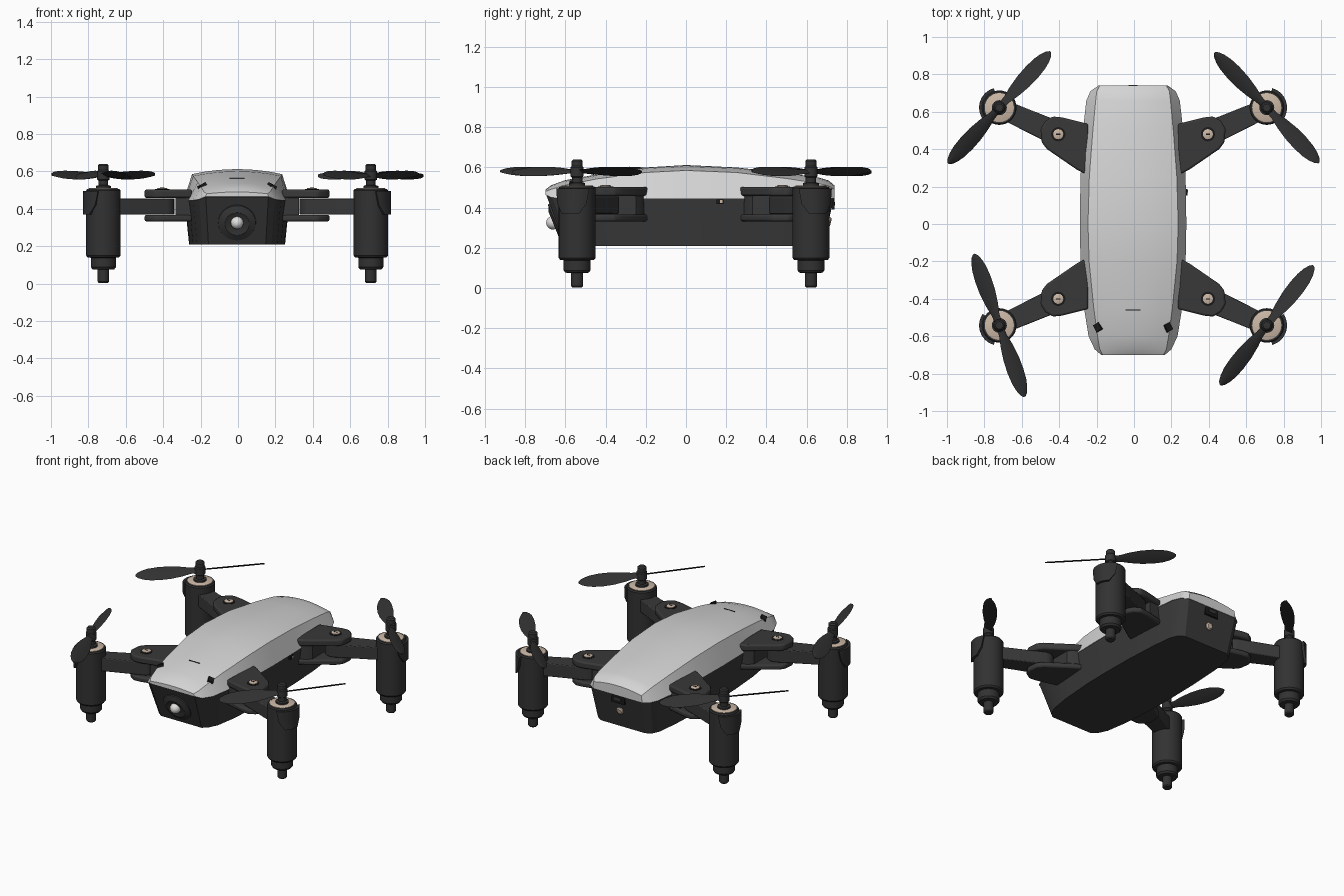
import bpy, bmesh, math
from mathutils import Matrix, Vector

if "Cube" in bpy.data.objects:
    bpy.data.objects.remove(bpy.data.objects["Cube"])

CX = -0.005  # centre line offset


def material(name, rgb):
    m = bpy.data.materials.new(name)
    m.diffuse_color = (*rgb, 1)
    m.use_nodes = True
    m.node_tree.nodes["Principled BSDF"].inputs["Base Color"].default_value = m.diffuse_color
    return m


SHELL = material("light grey shell", (0.66, 0.66, 0.66))
DARK = material("dark grey plastic", (0.040, 0.040, 0.040))
MOTOR = material("charcoal plastic", (0.032, 0.032, 0.032))
BLACK = material("black detail", (0.010, 0.010, 0.010))
METAL = material("beige metal", (0.60, 0.48, 0.38))
LENS = material("lens white", (0.75, 0.74, 0.72))


def finish(name, bm, mat, angle=35, bevel=0):
    bmesh.ops.recalc_face_normals(bm, faces=bm.faces)
    mesh = bpy.data.meshes.new(name)
    bm.to_mesh(mesh)
    bm.free()
    mesh.materials.append(mat)
    mesh.shade_smooth()
    mesh.set_sharp_from_angle(angle=math.radians(angle))
    ob = bpy.data.objects.new(name, mesh)
    bpy.context.collection.objects.link(ob)
    if bevel:
        b = ob.modifiers.new("bevel", 'BEVEL')
        b.width, b.segments, b.limit_method = bevel, 2, 'ANGLE'
    return ob


def loft(name, rings, mat, **kw):
    """Skin closed rings of equal length and cap both ends."""
    bm = bmesh.new()
    vs = [[bm.verts.new(p) for p in r] for r in rings]
    n = len(vs[0])
    for a, b in zip(vs, vs[1:]):
        for i in range(n):
            j = (i + 1) % n
            bm.faces.new((a[i], a[j], b[j], b[i]))
    bm.faces.new(vs[0])
    bm.faces.new(vs[-1])
    return finish(name, bm, mat, **kw)


def prism(name, outline, z0, z1, mat, **kw):
    return loft(name, [[(x, y, z) for x, y in outline] for z in (z0, z1)], mat, **kw)


def lathe(name, profile, loc, mat, tilt=0, seg=32):
    """Turn (radius, height) pairs about an axis tilted around x."""
    rot = Matrix.Rotation(math.radians(tilt), 3, 'X')
    rings = [[rot @ Vector((r * math.cos(2 * math.pi * i / seg),
                            r * math.sin(2 * math.pi * i / seg), h)) + Vector(loc)
              for i in range(seg)] for r, h in profile]
    return loft(name, rings, mat)


def box(name, loc, size, mat, rot=None):
    bm = bmesh.new()
    m = Matrix.Translation(loc) @ (rot or Matrix()) @ Matrix.Diagonal((*size, 1))
    bmesh.ops.create_cube(bm, size=1, matrix=m)
    return finish(name, bm, mat)


# Body stations: y, seam half width, shoulder half width, seam z, shoulder z, crown z
STATIONS = [
    (-0.70, .170, .162, .465, .480, .490), (-0.67, .205, .178, .450, .492, .512),
    (-0.60, .238, .190, .445, .512, .537), (-0.45, .262, .210, .445, .542, .564),
    (-0.20, .281, .235, .445, .575, .600), (0.00, .285, .241, .445, .585, .612),
    (0.25, .281, .234, .445, .575, .600), (0.50, .268, .215, .445, .545, .572),
    (0.66, .250, .200, .445, .520, .550), (0.71, .228, .194, .445, .508, .535),
    (0.74, .185, .178, .445, .490, .510)]

# Upper shell with a crowned top
rings = []
for y, w, wt, zb, zs, za in STATIONS:
    crown = [(CX + wt * k / 4, y, za - (za - zs) * (k / 4) ** 2) for k in range(4, -5, -1)]
    rings.append([(CX + w, y, zb)] + crown + [(CX - w, y, zb)])
loft("upper_shell", rings, SHELL, angle=28)

# Lower hull tapers inward towards a flat underside
seam = [(w, y, z) for y, w, _, z, _, _ in STATIONS]
seam += [(-x, y, z) for x, y, z in reversed(seam)]
top = [(CX + x * .985, y * .995, z) for x, y, z in seam]
bottom = [(CX + x * .9, .04 + (y - .02) * .89, .21) for x, y, z in seam]
loft("lower_hull", [bottom, top], DARK, angle=25)

# Front camera
lathe("camera_housing", [(.105, -.02), (.10, .004), (.065, .016), (.045, .010)],
      (CX, -.645, .325), DARK, tilt=112)
ball = [(.034 * math.sin(a), .034 * -math.cos(a))
        for a in (math.pi * (.02 + .96 * i / 10) for i in range(11))]
lathe("camera_lens", ball, (CX, -.662, .325), LENS, tilt=112, seg=24)

# Rear socket and button, side switch, top slot, front vents
box("rear_socket", (CX, .732, .425), (.10, .012, .07), BLACK)
box("socket_tongue", (CX, .738, .42), (.05, .008, .018), DARK)
lathe("rear_button", [(.024, -.02), (.024, .008), (.016, .014)], (CX, .708, .33),
      METAL, tilt=-104, seg=20)
box("side_switch", (CX + .281, .17, .43), (.02, .035, .022), BLACK)
box("side_switch_knob", (CX + .289, .175, .43), (.012, .014, .014), METAL)
box("top_slot", (CX, -.46, .5625), (.08, .004, .004), BLACK)
for s in (1, -1):
    box("front_vent", (CX + s * .186, -.552, .520), (.036, .042, .024), BLACK,
        Matrix.Rotation(s * .5, 4, 'Y') @ Matrix.Rotation(.5, 4, 'Z'))

BRACKET = [(.24, .26), (.30, .29), (.46, .40), (.488, .435), (.495, .51), (.47, .55),
           (.43, .575), (.38, .57), (.24, .535)]
ROOT = [(.22, .27), (.30, .30), (.33, .33), (.33, .54), (.22, .53)]
PIVOT, HUB = Vector((.40, .48)), Vector((.715, .622))
BLADE = [(0, .020), (.06, .024), (.12, .038), (.19, .048), (.26, .050), (.32, .045),
         (.36, .035), (.39, .021), (.405, .006)]
PITCH = math.radians(28)


def propeller(name, centre, heading):
    for turn in (0, math.pi):
        rot = Matrix.Rotation(heading + turn, 3, 'Z')
        rings = []
        for r, c in BLADE:
            sec = []
            for s, t in ((-1, 0), (-.4, .005), (.4, .005), (1, 0), (.4, -.003), (-.4, -.003)):
                p = Vector((r, s * c * math.cos(PITCH) + t * math.sin(PITCH),
                            -s * c * math.sin(PITCH) + t * math.cos(PITCH)))
                sec.append(rot @ p + centre)
            rings.append(sec)
        loft(name, rings, MOTOR, angle=60)


def corner(sx, front, heading):
    """One folding arm with its motor pod and propeller."""
    def put(p):
        return (CX + sx * p[0], .08 - p[1] if front else p[1])
    tag = ("front_" if front else "rear_") + ("right_" if sx > 0 else "left_")

    # Hinge fork fixed to the body
    outline = [put(p) for p in BRACKET]
    prism(tag + "hinge_top", outline, .458, .503, DARK, bevel=.010)
    prism(tag + "hinge_bottom", outline, .332, .367, DARK, bevel=.010)
    prism(tag + "hinge_root", [put(p) for p in ROOT], .36, .465, DARK)
    px, py = put(PIVOT)
    lathe(tag + "screw_recess", [(.038, .49), (.038, .505), (.030, .506)], (px, py, 0), BLACK)
    lathe(tag + "screw", [(.027, .49), (.027, .509), (.020, .512)], (px, py, 0), METAL)
    box(tag + "screw_slot", (px, py, .512), (.022, .006, .003), BLACK)

    # Arm bar, rounded around the pivot
    d = (HUB - PIVOT).normalized()
    n = Vector((-d.y, d.x))
    bar = [HUB - n * .05, HUB + n * .05]
    for i in range(9):
        a = math.pi * i / 8
        bar.append(PIVOT + n * .066 * math.cos(a) - d * .066 * math.sin(a))
    prism(tag + "arm", [put(p) for p in bar], .369, .456, DARK, bevel=.005)

    # Motor pod with stepped foot
    hx, hy = put(HUB)
    lathe(tag + "motor_pod", [(.024, .003), (.030, .010), (.030, .075), (.058, .076),
                              (.067, .088), (.067, .138), (.084, .140), (.092, .150),
                              (.092, .498), (.086, .506)], (hx, hy, 0), MOTOR)
    lathe(tag + "motor_ring", [(.078, .50), (.078, .509), (.074, .511)], (hx, hy, 0), METAL)
    lathe(tag + "rotor_hub", [(.040, .50), (.040, .522), (.026, .526), (.026, .55),
                              (.033, .556), (.033, .600), (.028, .606), (.028, .632),
                              (.020, .640)], (hx, hy, 0), MOTOR, seg=24)

    # Tapered clip wrapped around the outer side
    out = put(HUB + d) 
    base = 0 if sx > 0 else math.pi
    base += .35 * sx * (-1 if front else 1)
    rings = []
    for z, span in ((.37, .45), (.42, .80), (.495, .95)):
        ring = []
        for rad, order in ((.108, range(-5, 6)), (.080, range(5, -6, -1))):
            for k in order:
                a = base + span * k / 5
                ring.append((hx + rad * math.cos(a), hy + rad * math.sin(a), z))
        rings.append(ring)
    loft(tag + "motor_clip", rings, MOTOR)

    propeller(tag + "propeller_blade", Vector((hx, hy, .580)), math.radians(heading))


for sx, front, heading in ((1, True, 52), (-1, True, 109.5), (1, False, 133.5), (-1, False, 47.5)):
    corner(sx, front, heading)
